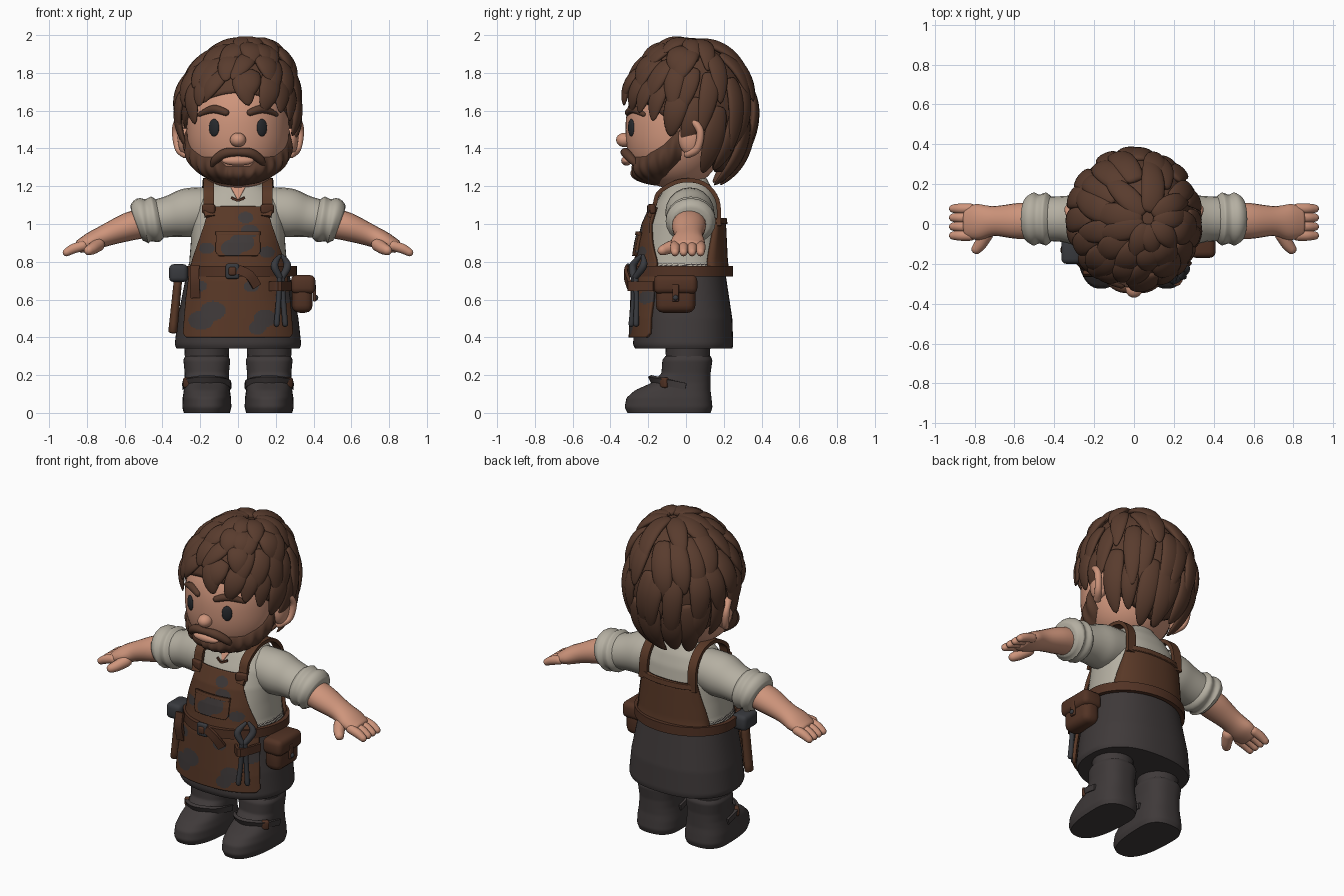
import bpy, bmesh, random
from math import sin, cos, pi, radians
from mathutils import Vector, Matrix

random.seed(4)
if "Cube" in bpy.data.objects:
    bpy.data.objects.remove(bpy.data.objects["Cube"])

PALETTE = {
    "hair brown": (.1, .045, .027), "skin": (.62, .3, .2), "linen": (.46, .43, .36),
    "dark cloth": (.05, .042, .042), "apron leather": (.1, .04, .02),
    "belt leather": (.085, .033, .018), "iron": (.04, .042, .048), "eye black": (.02, .022, .026)}
MATERIALS = {}
for label, colour in PALETTE.items():
    material = bpy.data.materials.new(label)
    material.use_nodes = True
    material.diffuse_color = (*colour, 1)
    material.node_tree.nodes["Principled BSDF"].inputs["Base Color"].default_value = (*colour, 1)
    MATERIALS[label] = material


# ---- general helpers ----
def finish(name, bm, *mats, mirror=False, thick=0, subsurf=0, bevel=0, angle=None, rule=None):
    bmesh.ops.remove_doubles(bm, verts=bm.verts, dist=1e-5)
    bmesh.ops.recalc_face_normals(bm, faces=bm.faces)
    if rule:
        for face in bm.faces:
            face.material_index = rule(face.calc_center_median())
    mesh = bpy.data.meshes.new(name)
    bm.to_mesh(mesh)
    bm.free()
    mesh.shade_smooth()
    if angle:
        mesh.set_sharp_from_angle(angle=radians(angle))
    for label in mats:
        mesh.materials.append(MATERIALS[label])
    obj = bpy.data.objects.new(name, mesh)
    bpy.context.scene.collection.objects.link(obj)
    if thick:
        solid = obj.modifiers.new("thickness", "SOLIDIFY")
        solid.thickness, solid.offset = thick, 0
    if bevel:
        edge = obj.modifiers.new("rounding", "BEVEL")
        edge.width, edge.segments = bevel, 3
    if subsurf:
        obj.modifiers.new("smoothing", "SUBSURF").levels = subsurf
    if mirror:
        obj.modifiers.new("other_side", "MIRROR")
    return obj


def skin_rows(bm, rows, wrap=True, cap=True):
    rings = [[bm.verts.new(p) for p in row] for row in rows]
    for a, b in zip(rings, rings[1:]):
        for i in range(len(a) if wrap else len(a) - 1):
            j = (i + 1) % len(a)
            bm.faces.new((a[i], a[j], b[j], b[i]))
    if wrap and cap:
        bm.faces.new(rings[0])
        bm.faces.new(rings[-1])


def grid(name, rows, *mats, wrap=True, cap=True, **options):
    bm = bmesh.new()
    skin_rows(bm, rows, wrap, cap)
    return finish(name, bm, *mats, **options)


def smooth_path(points, steps=5):
    pts = [Vector(p) for p in points]
    pts = [pts[0], *pts, pts[-1]]
    out = []
    for a, b, c, d in zip(pts, pts[1:], pts[2:], pts[3:]):
        for k in range(steps):
            t = k / steps
            out.append(b + (c - a) * (t / 2) + (a * 2 - b * 5 + c * 4 - d) * (t * t / 2)
                       + (b * 3 - a - c * 3 + d) * (t ** 3 / 2))
    return out + [pts[-1]]


def tangent(points, i):
    return (points[min(i + 1, len(points) - 1)] - points[max(i - 1, 0)]).normalized()


def tube(name, rows, mat, axis=(0, 1, 0), bulge=1, sides=20, **options):
    """Rows hold x, y, z, radius and perhaps a second radius; the ends are domed."""
    path = smooth_path([r if len(r) > 4 else (*r, r[-1]) for r in rows])
    centres = [Vector(p[:3]) for p in path]
    rings = []

    def ring(i, push, shrink):
        t = tangent(centres, i)
        a = (Vector(axis) - t * t.dot(Vector(axis))).normalized()
        b = t.cross(a)
        ra, rb = path[i][3] * shrink, path[i][4] * shrink
        turns = [2 * pi * k / sides for k in range(sides)]
        rings.append([centres[i] + t * push * path[i][4] * bulge + a * ra * cos(q) + b * rb * sin(q)
                      for q in turns])
    domes = [radians(d) for d in (85, 60, 30)]
    for d in domes:
        ring(0, -sin(d), cos(d))
    for i in range(len(path)):
        ring(i, 0, 1)
    for d in reversed(domes):
        ring(len(path) - 1, sin(d), cos(d))
    return grid(name, rings, mat, **options)


def strip(name, points, side, width, thick, mat, closed=False, **options):
    pts = [Vector(p) for p in points] if closed else smooth_path(points)
    rows = []
    for i, p in enumerate(pts):
        t = (pts[(i + 1) % len(pts)] - pts[i - 1]).normalized() if closed else tangent(pts, i)
        s = (Vector(side) - t * t.dot(Vector(side))).normalized() * width / 2
        n = t.cross(s).normalized() * thick / 2
        rows.append([p + s + n, p - s + n, p - s - n, p + s - n])
    if closed:
        rows.append(rows[0])
    return grid(name, rows, mat, cap=not closed, angle=40, **options)


def ball(name, loc, radii, mat, turn=0, **options):
    bm = bmesh.new()
    place = Matrix.Translation(loc) @ Matrix.Rotation(turn, 4, "Z") @ Matrix.Diagonal((*radii, 1))
    bmesh.ops.create_uvsphere(bm, u_segments=24, v_segments=16, radius=1, matrix=place)
    return finish(name, bm, mat, **options)


def box(name, loc, size, mat, bevel=.01, turn=0, **options):
    bm = bmesh.new()
    place = Matrix.Translation(loc) @ Matrix.Rotation(turn, 4, "Z") @ Matrix.Diagonal((*size, 1))
    bmesh.ops.create_cube(bm, size=1, matrix=place)
    return finish(name, bm, mat, bevel=bevel, **options)


def lookup(table, key):
    for a, b in zip(table, table[1:]):
        if key <= b[0]:
            break
    t = min(1, max(0, (key - a[0]) / (b[0] - a[0])))
    return [p + (q - p) * t for p, q in zip(a[1:], b[1:])]


def loft(name, table, mat, low, high, cx=0, power=2.35, levels=36, **options):
    rows = []
    for k in range(levels + 1):
        z = low + (high - low) * k / levels
        half, front, back = lookup(table, z)
        row = []
        for q in range(56):
            c, s = cos(2 * pi * q / 56), sin(2 * pi * q / 56)
            flat = [(1 if v > 0 else -1) * abs(v) ** (2 / power) for v in (c, s)]
            row.append((cx + half * flat[0], flat[1] * (back if s > 0 else front), z))
        rows.append(row)
    return grid(name, rows, mat, angle=55, **options)


# ---- torso: height, half width, front depth, back depth ----
BODY = [(.34, .325, .27, .245), (.36, .335, .28, .25), (.5, .32, .275, .245), (.7, .28, .265, .215),
        (.8, .258, .25, .2), (.9, .25, .235, .195), (1, .247, .21, .19), (1.1, .235, .165, .175),
        (1.17, .19, .125, .15), (1.22, .125, .09, .12), (1.24, .1, .08, .11)]


def surf(x, z, off=0, back=False):
    half, *depth = lookup(BODY, z)
    reach = max(0, 1 - (abs(x) / (half + off)) ** 2.35) ** (1 / 2.35)
    return Vector((x, (depth[back] + off) * reach * (1 if back else -1), z))


def plate(name, low, high, widths, off, *mats, cx=0, back=False, cells=16, thick=.02, **options):
    rows = []
    for k in range(cells + 1):
        z = low + (high - low) * k / cells
        w = lookup(widths, z)[0]
        rows.append([surf(cx + w * (2 * i / cells - 1), z, off, back) for i in range(cells + 1)])
    return grid(name, rows, *mats, wrap=False, thick=thick, **options)


loft("skirt", BODY, "dark cloth", .34, .79)
loft("shirt", BODY, "linen", .76, 1.24)
tube("neck", [(0, .01, 1.1, .095), (0, 0, 1.3, .1)], "skin", bulge=.1)
plate("open_collar", 1.13, 1.215, [(1.13, .004), (1.215, .05)], .004, "skin", thick=.006)
strip("collar_lace", [surf(-.035, 1.14, .012), surf(0, 1.125, .014), surf(.035, 1.14, .012)],
      (0, 0, 1), .012, .01, "belt leather")

# ---- apron with dark patches ----
PATCHES = [(-.03, .87, .045), (.02, .9, .05), (.06, .96, .035), (.04, 1.03, .03), (-.16, .87, .03),
           (.15, .85, .03), (-.19, .49, .05), (-.13, .54, .05), (.1, .45, .035), (.14, .5, .045),
           (.07, .67, .03), (-.2, .67, .03), (.24, .61, .035)]


def patched(p):
    return int(any(((p.x - x) / 1.3) ** 2 + (p.z - z) ** 2 < r * r for x, z, r in PATCHES))


plate("apron", .4, 1.09, [(.4, .27), (.42, .285), (.6, .27), (.75, .25), (.82, .232), (.9, .205),
                          (1, .172), (1.09, .15)],
      .015, "apron leather", "dark cloth", cells=100, rule=patched)
plate("bib_pocket", .83, .955, [(.83, .1), (.85, .115), (.955, .115)], .03,
      "apron leather", "dark cloth", cells=50, rule=patched)
plate("pocket_hem", .94, .958, [(.94, .117), (.958, .117)], .036, "apron leather")
plate("apron_back", .75, 1.03, [(.75, .25), (.85, .23), (.95, .205), (1.03, .185)], .012,
      "apron leather", back=True)
plate("apron_back_hem", 1, 1.03, [(1, .192), (1.03, .187)], .02, "apron leather", back=True)
strip("shoulder_strap", [surf(.15, 1.04, .03), surf(.155, 1.1, .028), (.155, -.14, 1.17),
                         (.155, -.03, 1.228), (.16, .09, 1.215), (.165, .165, 1.13),
                         surf(.17, .99, .02, True)],
      (1, 0, 0), .055, .022, "apron leather", mirror=True)
box("strap_buckle", surf(.155, 1.08, .035), (.07, .03, .05), "belt leather", turn=.3, mirror=True)

# ---- belt and things hung from it ----
half, front, back = [v + .03 for v in lookup(BODY, .75)]
strip("belt", [(half * cos(q), sin(q) * (back if sin(q) > 0 else front + .01), .75)
               for q in (2 * pi * k / 64 for k in range(64))],
      (0, 0, 1), .055, .025, "belt leather", closed=True)
box("belt_buckle", surf(-.03, .75, .05), (.07, .025, .08), "iron")
box("buckle_tongue", surf(-.03, .75, .06), (.04, .02, .045), "belt leather")
strip("belt_end", [surf(0, .76, .055), surf(.06, .73, .06), surf(.1, .67, .04)],
      (.5, 0, 1), .05, .018, "belt leather")
strip("hanging_loop", [surf(-.23, .78, .06), surf(-.23, .7, .055), surf(-.225, .61, .03)],
      (1, 0, 0), .05, .02, "belt leather")
box("pouch", (.34, -.055, .62), (.11, .21, .18), "belt leather", bevel=.04)
box("pouch_flap", (.345, -.055, .68), (.13, .23, .1), "belt leather", bevel=.03)
box("pouch_strap", (.405, -.055, .635), (.016, .035, .09), "belt leather", bevel=.005)
ball("pouch_stud", (.415, -.055, .61), (.01, .014, .014), "iron")
for x, lean in ((.205, 1), (.25, -1)):
    tube("tongs_handle", [(*surf(x, .47, .05), .015), (*surf(x + lean * .01, .6, .055), .014),
                          (*surf(x + lean * .015, .72, .07), .014)], "iron")
    tube("tongs_jaw", [(*surf(x + lean * .015, .72, .07), .016), (*surf(x - lean * .012, .78, .07), .02),
                       (*surf(x + lean * .015, .83, .06), .01)], "iron")
strip("tool_loop", [surf(.17, .67, .03), surf(.225, .67, .085), surf(.275, .67, .03)],
      (0, 0, 1), .05, .015, "belt leather")
box("hammer_head", (-.315, -.13, .74), (.1, .14, .095), "iron", bevel=.025)
tube("hammer_handle", [(-.318, -.13, .7, .03, .022), (-.345, -.13, .43, .03, .024)],
     "apron leather", bulge=.4)

# ---- arms ----
tube("sleeve", [(.12, .02, 1.08, .12, .115), (.26, .02, 1.06, .13, .13), (.36, .025, 1.04, .115, .11),
                (.46, .025, 1.02, .11, .1)], "linen", bulge=.1, mirror=True)
tube("rolled_cuff", [(.415, .025, 1.03, .11, .105), (.44, .025, 1.025, .132, .122),
                     (.475, .025, 1.02, .123, .113), (.505, .025, 1.015, .133, .123),
                     (.535, .025, 1.005, .112, .1)], "linen", bulge=.1, mirror=True)
tube("forearm_and_palm", [(.48, .02, 1.01, .085, .08), (.58, .015, .985, .09, .075),
                          (.7, .015, .94, .075, .058), (.78, .01, .905, .09, .05),
                          (.84, .01, .88, .08, .035)], "skin", bulge=.4, mirror=True)
tube("thumb", [(.74, -.05, .89, .035), (.77, -.1, .87, .031), (.79, -.125, .86, .026)], "skin",
     axis=(0, 0, 1), mirror=True)
for k in range(4):
    y = .077 - .045 * k
    tube("finger", [(.82, y, .885, .026), (.87, y, .87, .026), (.907, y, .85, .021)], "skin", mirror=True)

# ---- legs and boots ----
BOOT = [(0, .122, .31, .13), (.03, .13, .325, .14), (.08, .128, .315, .135), (.12, .122, .27, .13),
        (.16, .117, .18, .13), (.21, .117, .13, .13), (.28, .124, .125, .14), (.3, .115, .11, .13)]
loft("boot", BOOT, "dark cloth", 0, .3, cx=.165, power=2.5, mirror=True)
tube("trouser_leg", [(.165, .01, .26, .115), (.165, .01, .42, .122)], "dark cloth", bulge=.05, mirror=True)
strip("boot_strap", [(.045, 0, .14), (.065, -.12, .165), (.165, -.185, .18), (.265, -.12, .165),
                     (.285, 0, .14)], (0, -.5, 1), .035, .02, "dark cloth", mirror=True)
box("boot_buckle", (.268, -.115, .16), (.045, .03, .055), "belt leather", turn=.8, mirror=True)


# ---- head and face ----
def head_point(turn, z, off=0):
    r = max(0, 1 - (abs(z - 1.5) / .31) ** 2.3) ** (1 / 2.3)
    return Vector(((.27 * r + off) * sin(turn), -.06 - (.26 * r + off) * cos(turn), z))


grid("head", [[head_point(2 * pi * q / 56, 1.5 + .31 * sin(radians(t))) for q in range(56)]
              for t in range(-88, 89, 4)], "skin")
tube("ear_rim", [(.285, -.02, 1.52, .018), (.315, .03, 1.545, .02), (.33, .075, 1.49, .02),
                 (.315, .06, 1.4, .02), (.28, .01, 1.37, .022)], "skin", axis=(1, 0, 0), mirror=True)
ball("ear", (.28, .025, 1.455), (.04, .065, .09), "skin", mirror=True)
ball("nose", (0, -.325, 1.445), (.042, .045, .038), "skin")
ball("lower_lip", (0, -.315, 1.335), (.085, .028, .026), "skin")
ball("eye", head_point(radians(28), 1.51), (.03, .012, .046), "eye black", turn=radians(28), mirror=True)
tube("eyebrow", [(*head_point(radians(a), z), r) for a, z, r in
                 ((14, 1.59, .018), (30, 1.608, .022), (50, 1.58, .012))], "hair brown", mirror=True)
tube("moustache", [(*head_point(radians(a), z, .02), r) for a, z, r in
                   ((0, 1.38, .02), (14, 1.375, .025), (27, 1.34, .022), (33, 1.31, .012))],
     "hair brown", axis=(0, 0, 1), mirror=True)

# Beard: turn from the front, upper edge, lower edge
BEARD = [(0, 1.31, 1.2), (16, 1.31, 1.2), (27, 1.36, 1.202), (50, 1.365, 1.21), (75, 1.42, 1.25),
         (98, 1.52, 1.33)]
beard_rows = []
for k in range(17):
    v, row = k / 16, []
    for a in range(-98, 99, 2):
        top, bottom = lookup(BEARD, abs(a))
        clump = .006 * sin(a * .45) * sin(pi * v)
        puff = -.01 + (.03 + .055 * v * cos(radians(a) * .9)) * sin(pi * v) ** .6 + clump
        row.append(head_point(radians(a), top + (bottom - top) * v, puff))
    beard_rows.append(row)
grid("beard", beard_rows, "hair brown", wrap=False)


# ---- hair: a cap with overlapping leaf-shaped locks ----
def hair_point(turn, fall, lift=0):
    s, c = sin(fall), cos(fall)
    return Vector(((.3 + lift) * s * cos(turn) + .07 * max(c, 0) ** 2,
                   .02 + (.325 + lift) * s * sin(turn),
                   1.61 + ((.35 if c > 0 else .42) + lift) * c))


def hair_limit(turn):
    return radians(150 - 67 * (1 - sin(turn)) / 2)


def lock(bm, turn, start, end, width, flick, twist):
    def path(v):
        return hair_point(turn + twist * v, start + (end - start) * v,
                          .004 + .018 * sin(pi * v) + flick * v ** 3)
    rows = []
    for k in range(10):
        u = k / 9
        centre, t = path(u), (path(u + .01) - path(u - .01)).normalized()
        s = t.cross(centre - Vector((0, .02, 1.61))).normalized()
        n, w = s.cross(t), width * max(0, sin(pi * min(1, .2 + .8 * u))) ** .7
        rows.append([centre + s * w * cos(q * pi / 4) + n * w * .4 * sin(q * pi / 4) for q in range(8)])
    skin_rows(bm, rows)


turns = [2 * pi * q / 48 for q in range(48)]
cap_rows = [[hair_point(q, max(.01, (hair_limit(q) - .12) * k / 20)) for q in turns] for k in range(21)]
cap_rows.append([p.lerp(Vector((0, 0, p.z)), .3) for p in cap_rows[-1]])
grid("hair_cap", cap_rows, "hair brown")
locks = bmesh.new()
for count, start, end, width in ((21, .66, 1.03, .062), (19, .44, .84, .064), (15, .24, .62, .066),
                                 (9, .04, .42, .062)):
    for k in range(count):
        turn = 2 * pi * (k + random.uniform(-.25, .25) + start) / count
        reach = hair_limit(turn)
        lock(locks, turn, start * reach, (end + random.uniform(-.05, .05)) * reach,
             width * random.uniform(.85, 1.15), random.uniform(0, .035), random.uniform(-.3, .2))
finish("hair_locks", locks, "hair brown", subsurf=1)
